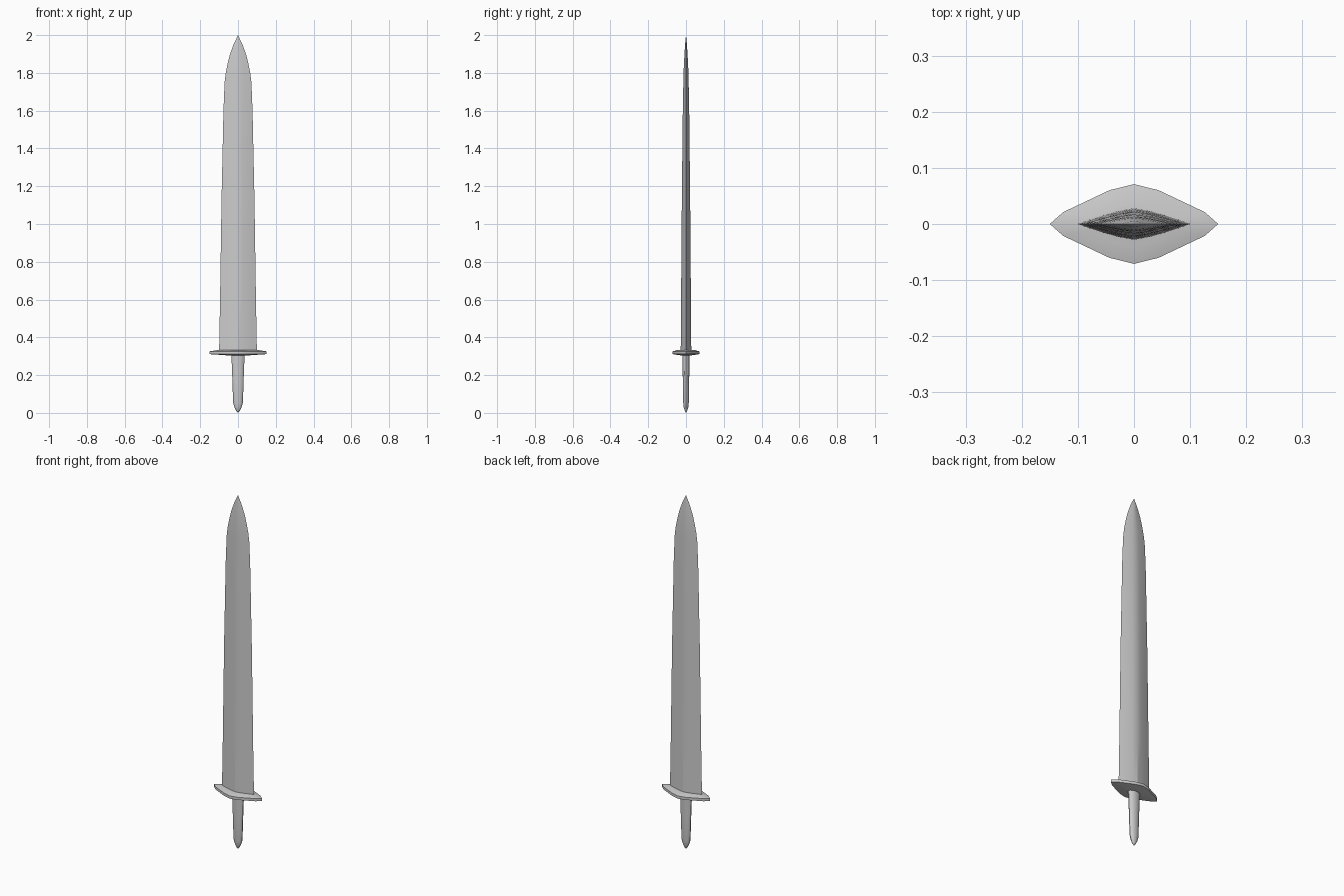
import bpy, bmesh, math

if "Cube" in bpy.data.objects:
    bpy.data.objects.remove(bpy.data.objects["Cube"])

# Quarter outlines (unit half width, unit half depth), from the side edge to the ridge
LENS = [(1, 0), (0.8, 0.26), (0.55, 0.55), (0.28, 0.82), (0, 1)]
GUARD = [(1, 0), (0.84, 0.3), (0.29, 0.85), (0, 1)]
ROUND = [(math.cos(a * math.pi / 8), math.sin(a * math.pi / 8)) for a in range(5)]


def full_section(quarter):
    """Mirror a quarter outline into a closed ring."""
    half = quarter + [(-x, y) for x, y in quarter[-2::-1]]
    return half + [(x, -y) for x, y in half[-2:0:-1]]


def loft(name, quarter, stations, angle):
    """Skin scaled sections; each station is (z, half width, half depth)."""
    section = full_section(quarter)
    bm = bmesh.new()
    rings = []
    for z, w, d in stations:
        if w == 0:
            rings.append([bm.verts.new((0, 0, z))])
        else:
            rings.append([bm.verts.new((x * w, y * d, z)) for x, y in section])
    n = len(section)
    for a, b in zip(rings, rings[1:]):
        for i in range(n):
            j = (i + 1) % n
            if len(a) == 1:
                bm.faces.new((a[0], b[j], b[i]))
            elif len(b) == 1:
                bm.faces.new((a[i], a[j], b[0]))
            else:
                bm.faces.new((a[i], a[j], b[j], b[i]))
    for ring in (rings[0], rings[-1]):
        if len(ring) > 1:
            bm.faces.new(ring)
    bmesh.ops.recalc_face_normals(bm, faces=bm.faces)
    mesh = bpy.data.meshes.new(name)
    bm.to_mesh(mesh)
    bm.free()
    obj = bpy.data.objects.new(name, mesh)
    bpy.context.collection.objects.link(obj)
    bpy.ops.object.select_all(action='DESELECT')
    obj.select_set(True)
    bpy.context.view_layer.objects.active = obj
    bpy.ops.object.shade_smooth_by_angle(angle=math.radians(angle))
    return obj


# Blade: long taper, then a curved point
loft("blade", LENS, [
    (0.325, 0.100, 0.028), (0.60, 0.095, 0.026), (0.87, 0.091, 0.024),
    (1.14, 0.087, 0.022), (1.41, 0.081, 0.019), (1.60, 0.077, 0.017),
    (1.75, 0.071, 0.014), (1.80, 0.065, 0.013), (1.85, 0.055, 0.011),
    (1.90, 0.042, 0.008), (1.95, 0.024, 0.005), (2.00, 0, 0)], 20)

# Guard: thin plate, slightly domed above and below
loft("guard", GUARD, [
    (0.304, 0.050, 0.024), (0.311, 0.150, 0.071),
    (0.326, 0.150, 0.071), (0.334, 0.098, 0.040)], 30)

# Grip: tapered oval handle with a pointed end
loft("grip", ROUND, [
    (0.00, 0, 0), (0.012, 0.010, 0.007), (0.03, 0.019, 0.012),
    (0.055, 0.026, 0.015), (0.18, 0.030, 0.017), (0.31, 0.035, 0.019)], 30)
